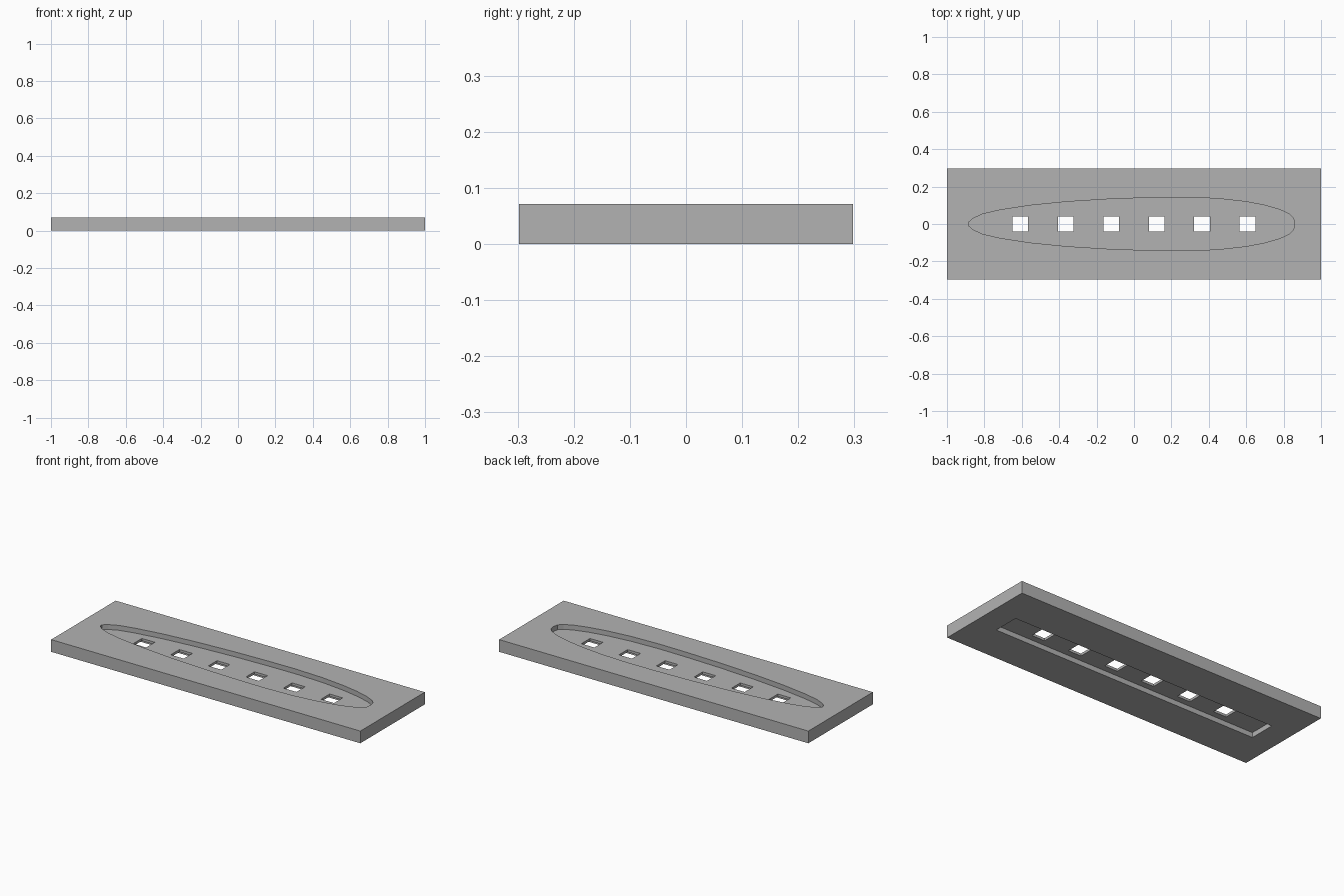
import bpy
import bmesh

if "Cube" in bpy.data.objects:
    bpy.data.objects.remove(bpy.data.objects["Cube"], do_unlink=True)

HEIGHT = 0.0714
DEPTH = 0.0286      # depth of both recesses
EXTRA = 0.02        # cutter overshoot past the surface

grey = bpy.data.materials.new("light grey")
grey.use_nodes = True
colour = (0.45, 0.45, 0.45, 1)
grey.diffuse_color = colour
grey.node_tree.nodes["Principled BSDF"].inputs["Base Color"].default_value = colour


def prism(name, outline, bottom, top):
    """Extrude a flat outline from bottom to top."""
    bm = bmesh.new()
    face = bm.faces.new([bm.verts.new((x, y, bottom)) for x, y in outline])
    result = bmesh.ops.extrude_face_region(bm, geom=[face])
    moved = [v for v in result["geom"] if isinstance(v, bmesh.types.BMVert)]
    bmesh.ops.translate(bm, vec=(0, 0, top - bottom), verts=moved)
    bmesh.ops.recalc_face_normals(bm, faces=bm.faces)
    mesh = bpy.data.meshes.new(name)
    bm.to_mesh(mesh)
    bm.free()
    mesh.materials.append(grey)
    obj = bpy.data.objects.new(name, mesh)
    bpy.context.collection.objects.link(obj)
    return obj


def rectangle(half_x, half_y, x=0):
    return [(x - half_x, -half_y), (x + half_x, -half_y),
            (x + half_x, half_y), (x - half_x, half_y)]


def cut(target, cutter):
    """Subtract the cutter, then remove it."""
    mod = target.modifiers.new("cut", "BOOLEAN")
    mod.operation = "DIFFERENCE"
    mod.solver = "EXACT"
    mod.object = cutter
    bpy.context.view_layer.objects.active = target
    bpy.ops.object.modifier_apply(modifier=mod.name)
    bpy.data.objects.remove(cutter, do_unlink=True)


# Rectangular plate
plate = prism("plate", rectangle(1, 0.298), 0, HEIGHT)

# Tapered recess in the top, mirrored across the long axis
half = [(-0.886, 0.008), (-0.86, 0.03), (-0.81, 0.053), (-0.72, 0.074),
        (-0.56, 0.099), (-0.36, 0.119), (-0.12, 0.134), (0.1, 0.141),
        (0.27, 0.143), (0.45, 0.136), (0.6, 0.119), (0.7, 0.1),
        (0.78, 0.077), (0.83, 0.053), (0.853, 0.03)]
outline = half + [(0.858, 0)] + [(x, -y) for x, y in reversed(half)]
cut(plate, prism("recess_cutter", outline, HEIGHT - DEPTH, HEIGHT + EXTRA))

# Long rectangular slot in the underside
cut(plate, prism("slot_cutter", rectangle(0.857, 0.077), -EXTRA, DEPTH))

# Row of square through holes
for i in range(6):
    x = -0.608 + i * 0.243
    cut(plate, prism("hole_cutter", rectangle(0.042, 0.04, x), -EXTRA, HEIGHT + EXTRA))
